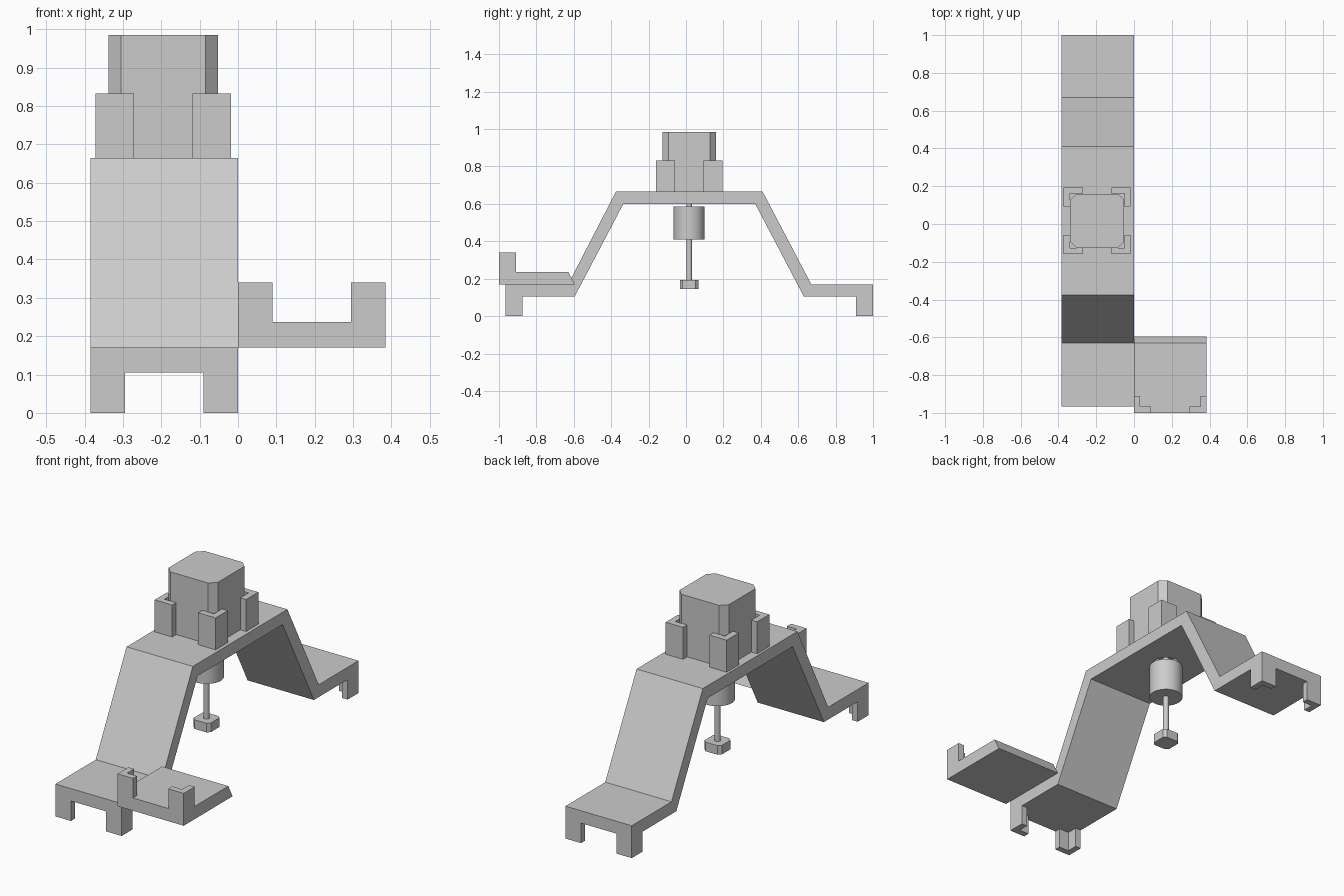
import bpy, bmesh, math
from mathutils import Vector

cube = bpy.data.objects.get("Cube")
if cube:
    bpy.data.objects.remove(cube, do_unlink=True)

grey = bpy.data.materials.new("light grey plastic")
grey.use_nodes = True
COLOUR = (0.6, 0.6, 0.6, 1)
grey.diffuse_color = COLOUR
grey.node_tree.nodes["Principled BSDF"].inputs["Base Color"].default_value = COLOUR


def prism(name, outline, offset):
    """Extrude a closed 3D outline along an offset vector."""
    bm = bmesh.new()
    face = bm.faces.new([bm.verts.new(p) for p in outline])
    new = bmesh.ops.extrude_face_region(bm, geom=[face])["geom"]
    moved = [v for v in new if isinstance(v, bmesh.types.BMVert)]
    bmesh.ops.translate(bm, verts=moved, vec=Vector(offset))
    bmesh.ops.recalc_face_normals(bm, faces=bm.faces)
    mesh = bpy.data.meshes.new(name)
    bm.to_mesh(mesh)
    bm.free()
    mesh.materials.append(grey)
    obj = bpy.data.objects.new(name, mesh)
    bpy.context.collection.objects.link(obj)
    return obj


def bracket(name, x, y, sx, sy, z0, z1, size, wall):
    """L-shaped corner post; (x, y) is the outer corner, sx/sy point inward."""
    shape = [(0, 0), (size, 0), (size, wall), (wall, wall), (wall, size), (0, size)]
    return prism(name, [(x + sx * a, y + sy * b, z0) for a, b in shape], (0, 0, z1 - z0))


def chamfered_block(name, half, cut, z0, z1):
    h, c = half, half - cut
    shape = [(h, c), (c, h), (-c, h), (-h, c), (-h, -c), (-c, -h), (c, -h), (h, -c)]
    return prism(name, [(CX + a, CY + b, z0) for a, b in shape], (0, 0, z1 - z0))


def cylinder(name, radius, z0, z1):
    bpy.ops.mesh.primitive_cylinder_add(vertices=48, radius=radius, depth=z1 - z0,
                                        location=(CX, CY, (z0 + z1) / 2))
    obj = bpy.context.object
    obj.name = name
    obj.data.materials.append(grey)
    bpy.ops.object.shade_smooth_by_angle(angle=math.radians(35))
    return obj


W = 0.385
CX, CY = -0.195, 0.017

# Bridge-shaped frame
profile = [(-0.965, 0.17), (-0.63, 0.17), (-0.375, 0.665), (0.41, 0.665), (0.67, 0.17),
           (1, 0.17), (1, 0.105), (0.63, 0.105), (0.37, 0.6), (-0.335, 0.6),
           (-0.595, 0.105), (-0.965, 0.105)]
frame = prism("bridge_frame", [(-W, y, z) for y, z in profile], (W, 0, 0))

# Round opening under the motor
cutter = cylinder("opening_cutter", 0.07, 0.55, 0.72)
cutter.hide_render = True
mod = frame.modifiers.new("opening", "BOOLEAN")
mod.operation = "DIFFERENCE"
mod.object = cutter
bpy.context.view_layer.objects.active = frame
bpy.ops.object.modifier_apply(modifier=mod.name)
bpy.data.objects.remove(cutter, do_unlink=True)

# Corner feet
for end, y, sy in (("front", -0.965, 1), ("back", 1, -1)):
    for side, x, sx in (("right", -W, 1), ("left", 0, -1)):
        bracket(f"{end}_{side}_foot", x, y, sx, sy, 0, 0.105, 0.09, 0.033)

# Side tray with two upright corner clips
tray = [(-1, 0.17), (-0.595, 0.17), (-0.63, 0.237), (-1, 0.237)]
prism("side_tray", [(0, y, z) for y, z in tray], (W, 0, 0))
for side, x, sx in (("right", 0, 1), ("left", W, -1)):
    bracket(f"tray_{side}_clip", x, -1, sx, 1, 0.237, 0.34, 0.09, 0.033)

# Motor and its corner holders
chamfered_block("motor_body", 0.143, 0.033, 0.665, 0.985)
for sx in (-1, 1):
    for sy in (-1, 1):
        side = "left" if sx > 0 else "right"
        end = "back" if sy > 0 else "front"
        bracket(f"motor_{end}_{side}_holder", CX + sx * 0.177, CY + sy * 0.177,
                -sx, -sy, 0.665, 0.833, 0.101, 0.033)

# Hanging shaft, drum and end block
cylinder("drive_shaft", 0.015, 0.19, 0.665)
cylinder("drum", 0.083, 0.41, 0.585)
chamfered_block("shaft_end_block", 0.05, 0.015, 0.145, 0.193)
